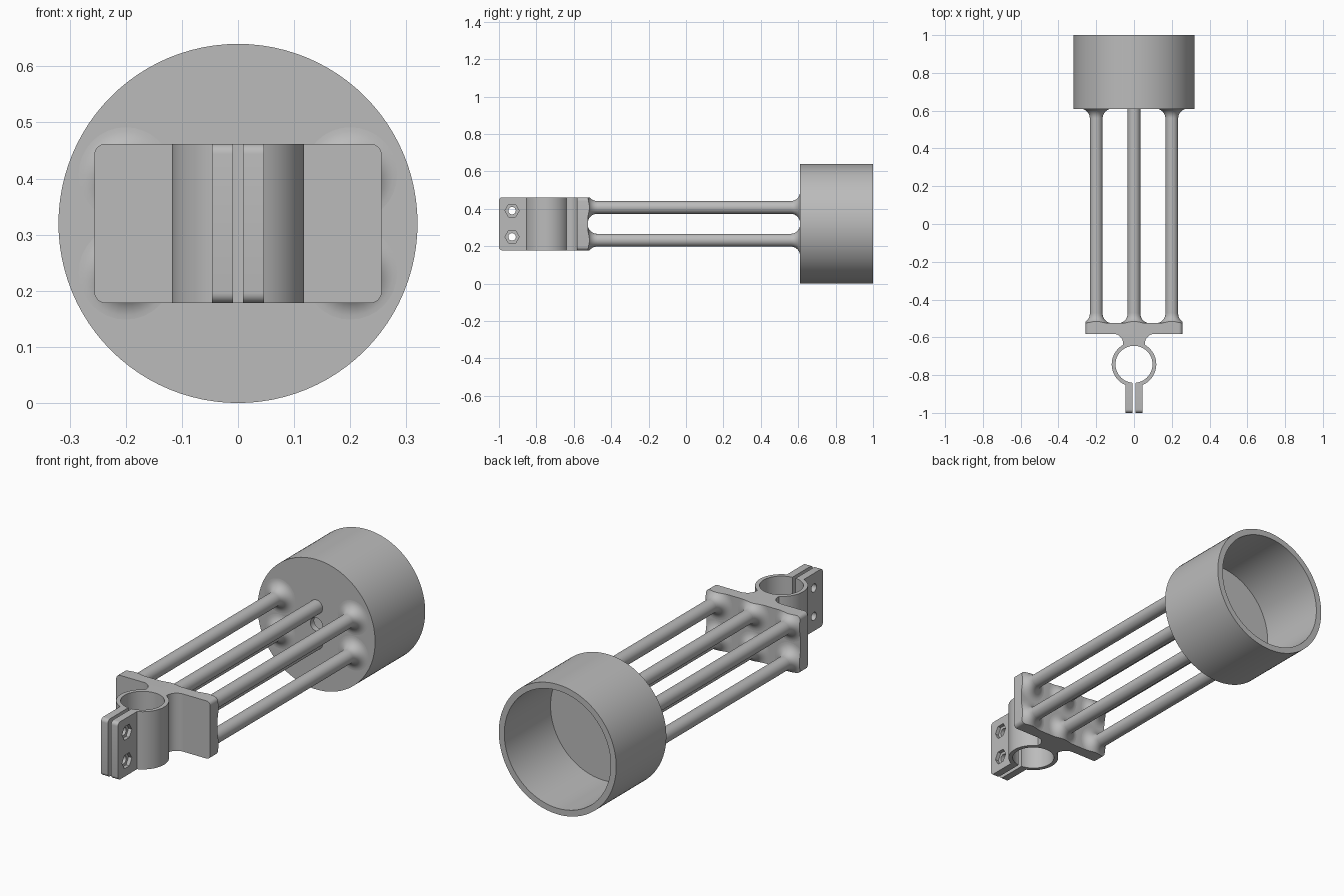
import bpy, bmesh
from math import sin, cos, pi, sqrt, asin, radians

if "Cube" in bpy.data.objects:
    bpy.data.objects.remove(bpy.data.objects["Cube"])

grey = bpy.data.materials.new("plain grey")
grey.use_nodes = True
GREY = (0.5, 0.5, 0.5, 1)
grey.diffuse_color = GREY
grey.node_tree.nodes["Principled BSDF"].inputs["Base Color"].default_value = GREY

MID = 0.32             # height of the main axis
ROD, FIL = 0.034, 0.05  # rod radius and fillet radius
PLATE_BACK = -0.525
HALF_W, HALF_H = 0.256, 0.142


def make(name, bm):
    bmesh.ops.recalc_face_normals(bm, faces=bm.faces[:])
    mesh = bpy.data.meshes.new(name)
    bm.to_mesh(mesh)
    bm.free()
    mesh.materials.append(grey)
    ob = bpy.data.objects.new(name, mesh)
    bpy.context.collection.objects.link(ob)
    return ob


def lathe(bm, profile, x, z, n=32, closed=False):
    """Turn (radius, y) points about an axis along y."""
    rings = [[bm.verts.new((x + r * cos(2 * pi * i / n), y, z + r * sin(2 * pi * i / n)))
              for i in range(n)] for r, y in profile]
    pairs = list(zip(rings, rings[1:]))
    if closed:
        pairs.append((rings[-1], rings[0]))
    else:
        bm.faces.new(rings[0])
        bm.faces.new(rings[-1])
    for a, b in pairs:
        for i in range(n):
            j = (i + 1) % n
            bm.faces.new((a[i], a[j], b[j], b[i]))


def prism(bm, points, offset):
    """Extrude a closed outline of 3D points by an offset."""
    face = bm.faces.new([bm.verts.new(p) for p in points])
    new = bmesh.ops.extrude_face_region(bm, geom=[face], use_keep_orig=True)
    verts = [g for g in new["geom"] if isinstance(g, bmesh.types.BMVert)]
    bmesh.ops.translate(bm, verts=verts, vec=offset)


def arc(cx, cy, r, a0, a1, n):
    return [(cx + r * cos(a0 + (a1 - a0) * i / n), cy + r * sin(a0 + (a1 - a0) * i / n))
            for i in range(n + 1)]


def boolean(ob, tool, operation):
    mod = ob.modifiers.new("cut", 'BOOLEAN')
    mod.operation, mod.object, mod.solver = operation, tool, 'EXACT'
    bpy.context.view_layer.objects.active = ob
    bpy.ops.object.modifier_apply(modifier=mod.name)
    bpy.data.objects.remove(tool)


def flare(y_end, direction, n=10):
    """Fillet profile widening from a rod towards a wall at y_end."""
    return [(ROD + FIL * (1 - cos(t)), y_end - direction * FIL * (1 - sin(t)))
            for t in (pi / 2 * i / n for i in range(n + 1))]


parts = []

# Cup, open at the back, with a small hole in its floor
bm = bmesh.new()
lathe(bm, [(0.033, 0.61), (0.32, 0.61), (0.32, 1), (0.29, 1), (0.29, 0.64), (0.033, 0.64)],
      0, MID, 96, closed=True)
parts.append(make("cup", bm))

# Rods: the outer four flare into the cup, the middle two end plainly
for x, side in ((-0.2, "right"), (0, "middle"), (0.2, "left")):
    for dz, level in ((0.0875, "upper"), (-0.0875, "lower")):
        # fillet grows from the rod to the wall
        end = [(r, y) for r, y in
               [(ROD + FIL * (1 - cos(t)), 0.61 - FIL * (1 - sin(t)))
                for t in (pi / 2 * i / 10 for i in range(11))]] if x else [(ROD, 0.612)]
        bm = bmesh.new()
        lathe(bm, [(ROD, PLATE_BACK + FIL)] + end, x, MID + dz)
        parts.append(make(f"{level}_{side}_rod", bm))


# Mounting plate with rounded corners
def plate_outline(y):
    r = 0.02
    pts = []
    for k, (sx, sz) in enumerate(((1, 1), (-1, 1), (-1, -1), (1, -1))):
        pts += arc(sx * (HALF_W - r), MID + sz * (HALF_H - r), r, k * pi / 2, (k + 1) * pi / 2, 6)
    return [(x, y, z) for x, z in pts]


bm = bmesh.new()
prism(bm, plate_outline(-0.582), (0, PLATE_BACK + 0.582, 0))
parts.append(make("mounting_plate", bm))

# Rod fillets on the plate, trimmed to the plate's outline
bm = bmesh.new()
profile = [(r, y) for r, y in reversed(flare(PLATE_BACK, -1))]
for x in (-0.2, 0, 0.2):
    for dz in (0.0875, -0.0875):
        lathe(bm, [(ROD + FIL, PLATE_BACK - 0.015)] + profile, x, MID + dz)
fillets = make("plate_rod_fillets", bm)
bm = bmesh.new()
prism(bm, plate_outline(PLATE_BACK - 0.01), (0, 0.2, 0))
boolean(fillets, make("trim", bm), 'INTERSECT')
parts.append(fillets)

# Split ring clamp with neck and two ears, drawn as half an outline and mirrored
CY, RO, RI = -0.743, 0.118, 0.098
NECK, EAR, GAP = 0.058, 0.046, 0.009
half = arc(NECK + FIL, -0.582 - FIL, FIL, pi / 2, pi, 8)
half += arc(0, CY, RO, pi / 2 - asin(NECK / RO), -pi / 2 + asin(EAR / RO), 28)
half += [(EAR, -1), (GAP, -1)]
half += arc(0, CY, RI, -pi / 2 + asin(GAP / RI), pi / 2, 32)
outline = half + [(-x, y) for x, y in reversed(half[:-1])]
bm = bmesh.new()
prism(bm, [(x, y, MID - HALF_H) for x, y in outline], (0, 0, 2 * HALF_H))
corners = [e for e in bm.edges if all(v.co.y < -0.99 for v in e.verts)
           and abs(e.verts[0].co.z - e.verts[1].co.z) < 0.01]
bmesh.ops.bevel(bm, geom=corners, offset=0.018, segments=6, profile=0.5, affect='EDGES')
clamp = make("ring_clamp", bm)

# Bolt holes through both ears, with hexagonal nut pockets on the left ear
for z in (MID - 0.07, MID + 0.07):
    for r, n, x0, x1 in ((0.02, 24, -0.1, 0.1), (0.038, 6, 0.028, 0.1)):
        bm = bmesh.new()
        prism(bm, [(x0, y, zz) for y, zz in arc(-0.93, z, r, 0, 2 * pi, n)[:-1]], (x1 - x0, 0, 0))
        boolean(clamp, make("bolt_cutter", bm), 'DIFFERENCE')
parts.append(clamp)

# Smooth shading with sharp edges kept
bpy.ops.object.select_all(action='DESELECT')
for ob in parts:
    ob.select_set(True)
bpy.context.view_layer.objects.active = parts[0]
bpy.ops.object.shade_smooth_by_angle(angle=radians(30))
